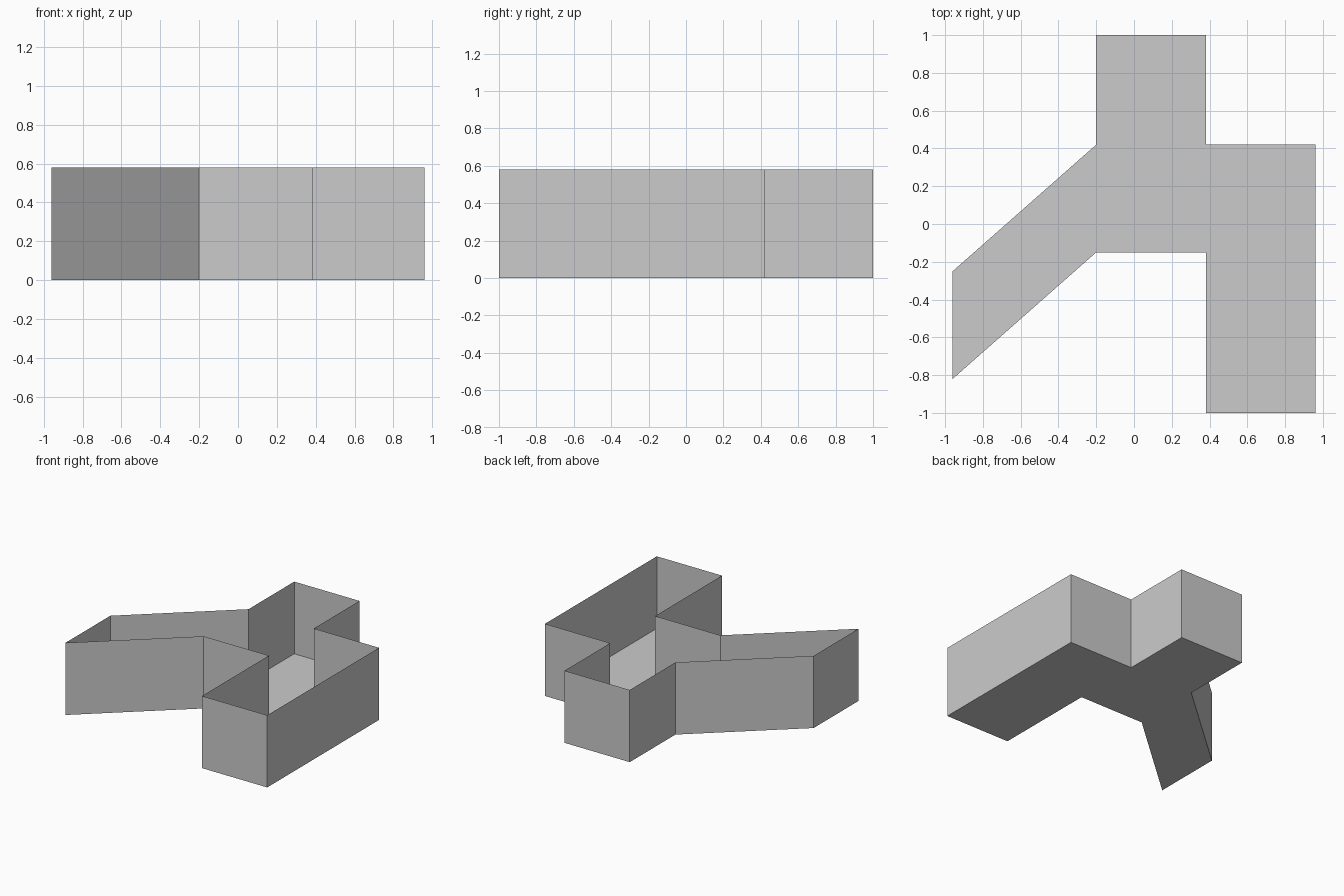
import bpy
import bmesh

HEIGHT = 0.58

cube = bpy.data.objects.get("Cube")
if cube:
    bpy.data.objects.remove(cube, do_unlink=True)

# Plain grey material
grey = bpy.data.materials.new("plain_grey")
grey.use_nodes = True
colour = (0.6, 0.6, 0.6, 1)
grey.diffuse_color = colour
grey.node_tree.nodes["Principled BSDF"].inputs["Base Color"].default_value = colour

# Three-armed outline, counter-clockwise
outline = [
    (-0.96, -0.82), (-0.2, -0.15), (0.38, -0.15), (0.38, -1), (0.96, -1),
    (0.96, 0.42), (0.38, 0.42), (0.38, 1), (-0.2, 1), (-0.2, 0.42), (-0.96, -0.25),
]


def add_object(name, bm):
    mesh = bpy.data.meshes.new(name)
    bm.to_mesh(mesh)
    bm.free()
    mesh.materials.append(grey)
    obj = bpy.data.objects.new(name, mesh)
    bpy.context.collection.objects.link(obj)


# Open-topped tray: floor sheet with thin walls raised from its rim
bm = bmesh.new()
floor = bm.faces.new([bm.verts.new((x, y, 0)) for x, y in outline])
rim = list(bm.edges)
raised = bmesh.ops.extrude_edge_only(bm, edges=rim)["geom"]
top = [v for v in raised if isinstance(v, bmesh.types.BMVert)]
bmesh.ops.translate(bm, verts=top, vec=(0, 0, HEIGHT))

# Outer sides of the floor and walls face outwards
floor.normal_flip()
for wall in bm.faces:
    if wall is floor:
        continue
    wall.normal_update()
    a, b = [v.co for v in wall.verts if v.co.z < HEIGHT / 2]
    mid = wall.calc_center_median()
    # The outline runs counter-clockwise, so outward is right of each edge
    pts = [(round(p.x, 2), round(p.y, 2)) for p in (a, b)]
    i, j = (outline.index(p) for p in pts)
    if (i + 1) % len(outline) != j:
        a, b = b, a
    if wall.normal.x * (b.y - a.y) - wall.normal.y * (b.x - a.x) < 0:
        wall.normal_flip()
add_object("open_tray", bm)
